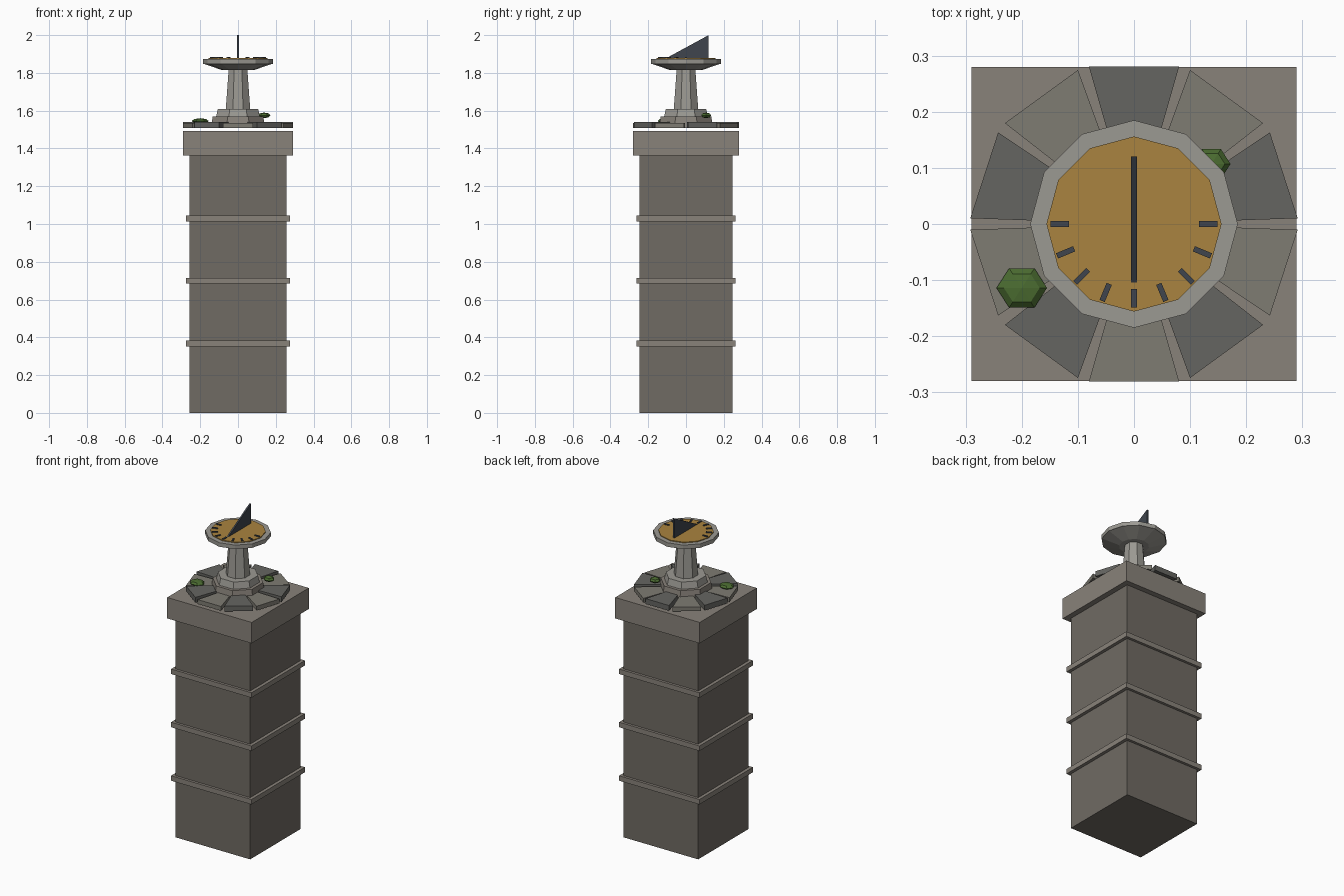
import bpy, bmesh
from math import radians, cos, sin, pi
from mathutils import Matrix

if "Cube" in bpy.data.objects:
    bpy.data.objects.remove(bpy.data.objects["Cube"])


def material(name, rgb):
    m = bpy.data.materials.new(name)
    m.diffuse_color = (*rgb, 1)
    m.use_nodes = True
    m.node_tree.nodes["Principled BSDF"].inputs["Base Color"].default_value = m.diffuse_color
    return m


WALL = material("wall_stone", (0.16, 0.145, 0.125))
TRIM = material("trim_stone", (0.25, 0.225, 0.195))
STONE = material("pale_stone", (0.33, 0.32, 0.29))
PAVE_LIGHT = material("light_paving", (0.21, 0.20, 0.17))
PAVE_DARK = material("dark_paving", (0.13, 0.13, 0.12))
BRASS = material("brass", (0.40, 0.23, 0.05))
IRON = material("iron", (0.05, 0.06, 0.075))
MOSS = material("moss", (0.07, 0.15, 0.03))


def finish(name, bm, mat):
    bmesh.ops.recalc_face_normals(bm, faces=bm.faces)
    me = bpy.data.meshes.new(name)
    bm.to_mesh(me)
    bm.free()
    me.materials.append(mat)
    ob = bpy.data.objects.new(name, me)
    bpy.context.collection.objects.link(ob)
    return ob


def box(name, hx, hy, z0, z1, mat, offset=(0, 0), turn=0.0):
    bm = bmesh.new()
    bmesh.ops.create_cube(bm, size=1, matrix=Matrix.Rotation(turn, 4, 'Z')
                          @ Matrix.Translation((*offset, (z0 + z1) / 2))
                          @ Matrix.Diagonal((2 * hx, 2 * hy, z1 - z0, 1)))
    return finish(name, bm, mat)


def lathe(name, profile, sides, mat, phase=0.0):
    """Stack of regular polygons given as (radius, z), capped at both ends."""
    bm = bmesh.new()
    rings = [[bm.verts.new((r * cos(phase + 2 * pi * i / sides),
                            r * sin(phase + 2 * pi * i / sides), z))
              for i in range(sides)] for r, z in profile]
    for a, b in zip(rings, rings[1:]):
        for i in range(sides):
            j = (i + 1) % sides
            bm.faces.new((a[i], a[j], b[j], b[i]))
    bm.faces.new(rings[0])
    bm.faces.new(rings[-1])
    return finish(name, bm, mat)


def prism(name, points, direction, mat):
    """Flat outline pushed along a direction."""
    bm = bmesh.new()
    face = bm.faces.new([bm.verts.new(p) for p in points])
    ext = bmesh.ops.extrude_face_region(bm, geom=[face])
    verts = [v for v in ext["geom"] if isinstance(v, bmesh.types.BMVert)]
    bmesh.ops.translate(bm, verts=verts, vec=direction)
    return finish(name, bm, mat)


# Square tower with three bands and a cap
box("tower_shaft", 0.256, 0.246, 0, 1.365, WALL)
for k, z in enumerate((0.352, 0.684, 1.014)):
    box(f"tower_band_{k + 1}", 0.276, 0.262, z, z + 0.031, TRIM)
box("tower_cap", 0.29, 0.28, 1.362, 1.492, TRIM)

# Ring of ten wedge paving slabs
for k in range(10):
    mid = radians(90 + 36 * k)
    h = radians(16)
    corners = [(r * cos(a), r * sin(a), 1.508) for r, a in (
        (0.12, mid - h), (0.292, mid - h), (0.292, mid + h), (0.12, mid + h))]
    dark = k % 2 == 0
    prism(f"paving_slab_{k + 1}", corners, (0, 0, 0.033 if dark else 0.027),
          PAVE_DARK if dark else PAVE_LIGHT)

# Pedestal: two tapered steps and an eight-sided column
eighth = pi / 8
lathe("pedestal_base", [(0.155, 1.508), (0.145, 1.57)], 8, TRIM, eighth)
lathe("pedestal_step", [(0.125, 1.57), (0.115, 1.61)], 8, STONE, eighth)
lathe("pedestal_column", [(0.07, 1.608), (0.053, 1.825)], 8, STONE, eighth)

# Dial: flared bowl, brass plate, hour marks and gnomon
lathe("dial_bowl", [(0.085, 1.815), (0.18, 1.848), (0.185, 1.848),
                    (0.185, 1.873)], 12, STONE)
lathe("dial_plate", [(0.156, 1.862), (0.156, 1.878)], 12, BRASS)
for k in range(9):
    box(f"hour_mark_{k + 1}", 0.0165, 0.005, 1.876, 1.883, IRON,
        (0.132, 0), radians(180 + 22.5 * k))
prism("gnomon", [(-0.005, -0.108, 1.876), (-0.005, 0.12, 1.876),
                 (-0.005, 0.12, 2.0)], (0.01, 0, 0), IRON)

# Moss tufts
for k, (x, y, z, rx, rz) in enumerate(((-0.2, -0.114, 1.545, 0.045, 0.015),
                                       (0.138, 0.107, 1.575, 0.034, 0.015))):
    bm = bmesh.new()
    bmesh.ops.create_uvsphere(
        bm, u_segments=6, v_segments=4, radius=1,
        matrix=Matrix.Translation((x, y, z))
        @ Matrix.Diagonal((rx, rx * 0.9, rz, 1)) @ Matrix.Rotation(pi / 6, 4, 'Z'))
    finish(f"moss_tuft_{k + 1}", bm, MOSS)
